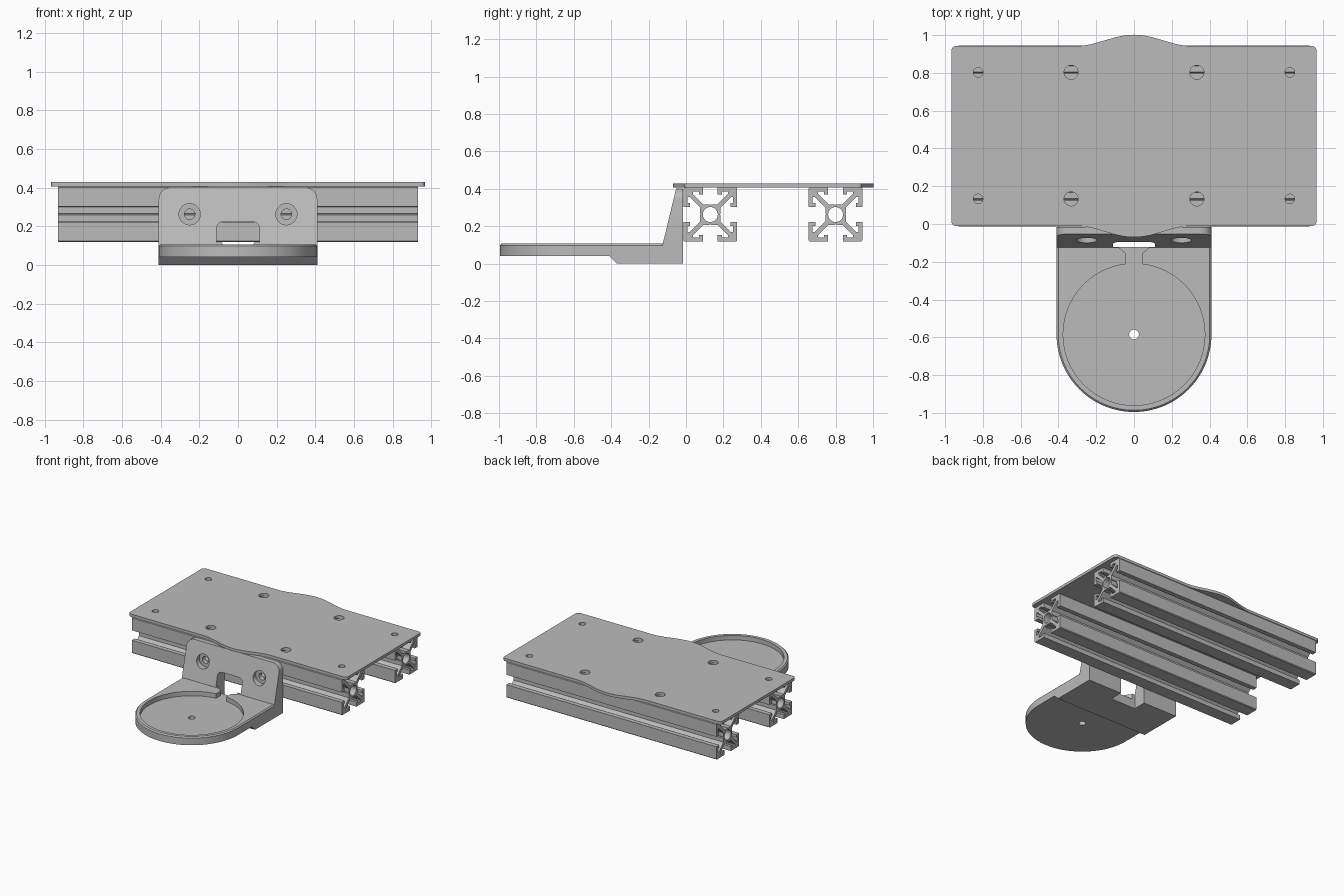
import bpy, bmesh
from math import cos, sin, pi

if "Cube" in bpy.data.objects:
    bpy.data.objects.remove(bpy.data.objects["Cube"])

GREY = (0.5, 0.5, 0.5, 1.0)
metal = bpy.data.materials.new("plain grey")
metal.use_nodes = True
metal.diffuse_color = GREY
metal.node_tree.nodes["Principled BSDF"].inputs["Base Color"].default_value = GREY


def prism(name, pts, axis, lo, hi, bevel=0.0):
    """Extrude a 2D outline along an axis, optionally chamfering its upper rim."""
    place = {"x": lambda a, b, t: (t, a, b),
             "y": lambda a, b, t: (a, t, b),
             "z": lambda a, b, t: (a, b, t)}[axis]
    bm = bmesh.new()
    ends = [[bm.verts.new(place(a, b, t)) for a, b in pts] for t in (lo, hi)]
    bm.faces.new(ends[0])
    top = bm.faces.new(ends[1])
    n = len(pts)
    for i in range(n):
        j = (i + 1) % n
        bm.faces.new((ends[0][i], ends[0][j], ends[1][j], ends[1][i]))
    bmesh.ops.recalc_face_normals(bm, faces=bm.faces)
    if bevel:
        bmesh.ops.bevel(bm, geom=list(top.edges), offset=bevel, segments=1, affect='EDGES')
    mesh = bpy.data.meshes.new(name)
    bm.to_mesh(mesh)
    bm.free()
    mesh.materials.append(metal)
    obj = bpy.data.objects.new(name, mesh)
    bpy.context.collection.objects.link(obj)
    return obj


def combine(obj, other, operation='DIFFERENCE'):
    """Bake a boolean into obj and discard the helper."""
    mod = obj.modifiers.new("bool", 'BOOLEAN')
    mod.operation, mod.solver, mod.object = operation, 'EXACT', other
    graph = bpy.context.evaluated_depsgraph_get()
    mesh = bpy.data.meshes.new_from_object(obj.evaluated_get(graph))
    obj.modifiers.clear()
    obj.data = mesh
    bpy.data.objects.remove(other)


def arc(cx, cy, r, start, end, n=8):
    return [(cx + r * cos(start + (end - start) * i / n),
             cy + r * sin(start + (end - start) * i / n)) for i in range(n + 1)]


def circle(cx, cy, r, n=32):
    return arc(cx, cy, r, 0, 2 * pi, n)[:-1]


def round_rect(x0, x1, y0, y1, r):
    pts = []
    for i, (x, y) in enumerate(((x1 - r, y1 - r), (x0 + r, y1 - r),
                                (x0 + r, y0 + r), (x1 - r, y0 + r))):
        pts += arc(x, y, r, i * pi / 2, (i + 1) * pi / 2)
    return pts


# Slotted rails: one eighth of the section, mirrored and turned four times
RAIL_Y = (0.13, 0.80)
RAIL_Z = 0.262
UNIT = 0.0072
half = [(0, 7), (.6, 7.6), (5.2, 7.6), (13, 15.4), (13, 17), (8.5, 17),
        (8.5, 15), (5.5, 15), (5.5, 20), (19.2, 20)]
quarter = half + [(b, a) for a, b in reversed(half)][:-1]
section = []
for turn in range(4):
    section += quarter
    quarter = [(b, -a) for a, b in quarter]
for name, y in zip(("front_rail", "back_rail"), RAIL_Y):
    rail = prism(name, [(y + a * UNIT, RAIL_Z + b * UNIT) for a, b in section],
                 "x", -0.93, 0.93)
    combine(rail, prism("bore", circle(y, RAIL_Z, 0.04), "x", -1.1, 1.1))

# Top plate with a soft bulge in the middle of both long edges
bulge = [(-0.31 + 0.62 * i / 32) for i in range(33)]
wave = [(x, 0.03 + 0.03 * cos(pi * x / 0.31)) for x in bulge]
corners = round_rect(-0.967, 0.967, -0.01, 0.942, 0.025)
outline = (corners[:9] + [(x, 0.942 + h) for x, h in reversed(wave)] + corners[9:27]
           + [(x, -0.01 - h) for x, h in wave] + corners[27:])
plate = prism("top_plate", outline, "z", 0.406, 0.428)
for x, r in ((0.825, 0.025), (0.333, 0.037)):
    for side in (-1, 1):
        for y in RAIL_Y:
            combine(plate, prism("hole", circle(side * x, y + 0.003, r), "z", 0.3, 0.5))

# Bracket: upright wall and foot, trimmed to rounded upper corners
WIDTH = 0.41
CUP_Y = -0.585
bracket = prism("cup_bracket", [(-0.016, 0), (-0.37, 0), (-0.41, 0.04), (-0.41, 0.07),
                                (-0.133, 0.07), (-0.053, 0.40), (-0.016, 0.40)],
                "x", -0.5, 0.5)
combine(bracket, prism("trim", round_rect(-WIDTH, WIDTH, -0.3, 0.40, 0.06), "y", -1, 0.2),
        'INTERSECT')

# Round-ended tray with a chamfered rim
tray = [(WIDTH, -0.05), (-WIDTH, -0.05)] + arc(0, CUP_Y, WIDTH, pi, 2 * pi, 48)
combine(bracket, prism("tray", tray, "z", 0.04, 0.106, bevel=0.009), 'UNION')

# Recess, drain slot, drain hole and cable window
FLOOR = 0.07
cuts = [
    prism("recess", circle(0, CUP_Y, 0.375, 96), "z", FLOOR, 0.2),
    prism("slot", [(-0.045, -0.3), (0.045, -0.3), (0.045, -0.155), (0.085, -0.12),
                   (0.085, -0.10), (-0.085, -0.10), (-0.085, -0.12), (-0.045, -0.155)],
          "z", FLOOR, 0.15),
    prism("drain", circle(0, CUP_Y, 0.026), "z", -0.1, 0.2),
    prism("window", round_rect(-0.11, 0.11, -0.2, 0.225, 0.035), "y", -0.122, 0.1),
]
# Counterbored screw holes
for side in (-1, 1):
    cuts.append(prism("counterbore", circle(side * 0.25, RAIL_Z, 0.055), "y", -0.3, -0.055))
    cuts.append(prism("screw_hole", circle(side * 0.25, RAIL_Z, 0.027), "y", -0.3, 0.1))
for cutter in cuts:
    combine(bracket, cutter)

# Smooth the curved walls, keep the edges sharp
for obj in bpy.context.scene.objects:
    obj.select_set(obj.type == 'MESH')
bpy.context.view_layer.objects.active = bracket
bpy.ops.object.shade_smooth_by_angle()
